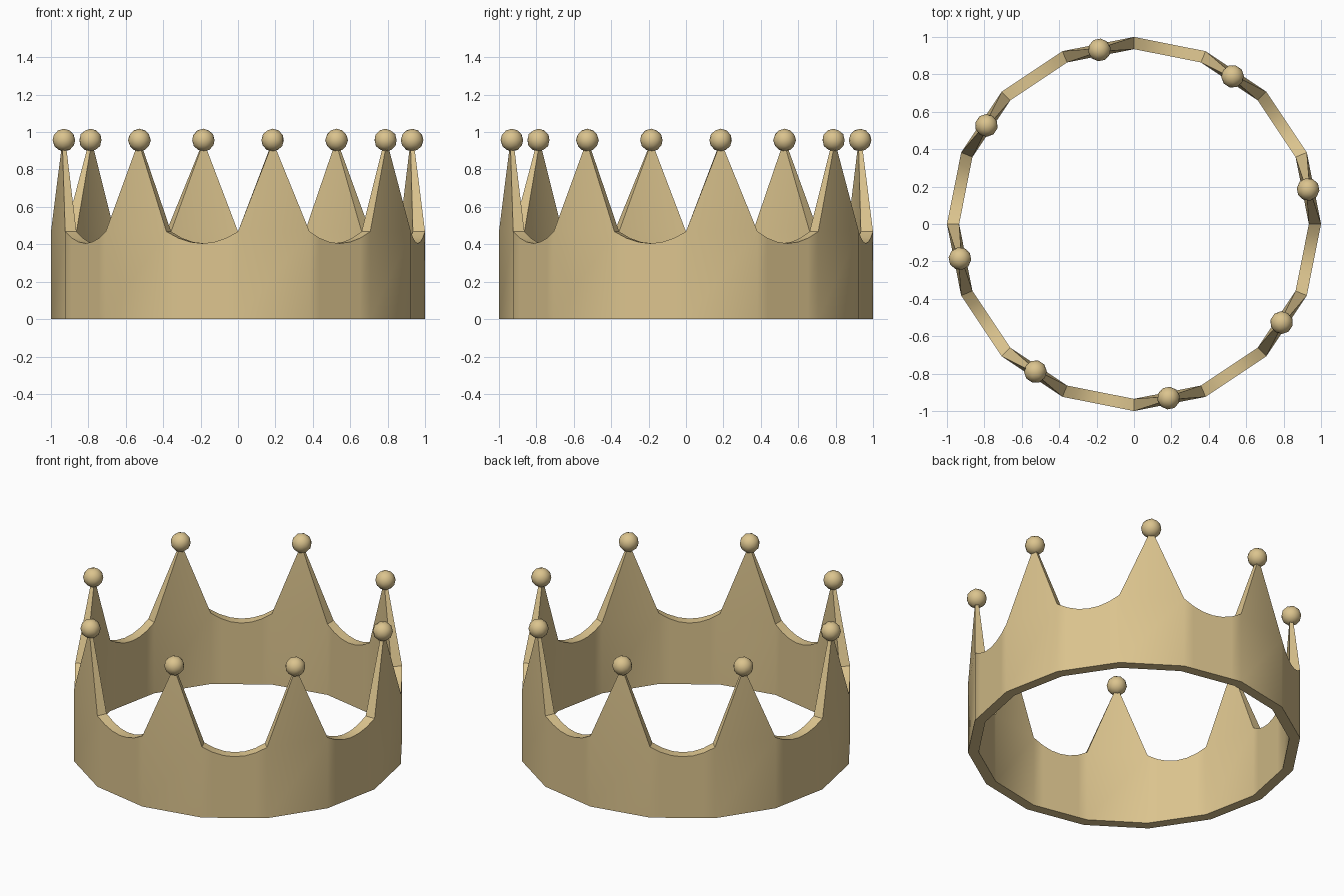
import bpy, bmesh, math
from mathutils import Vector

if "Cube" in bpy.data.objects:
    bpy.data.objects.remove(bpy.data.objects["Cube"])

SIDES = 16
R_OUT, R_IN = 1.0, 0.935
Z_EDGE, Z_DIP, Z_TIP = 0.468, 0.405, 0.93
DIP_STEPS = 6

gold = bpy.data.materials.new("pale gold")
gold.diffuse_color = (0.71, 0.55, 0.27, 1)
gold.use_nodes = True
gold.node_tree.nodes["Principled BSDF"].inputs["Base Color"].default_value = gold.diffuse_color


def corner(i, r, z):
    a = 2 * math.pi * i / SIDES
    return Vector((r * math.cos(a), r * math.sin(a), z))


def on_side(i, t, r, z):
    """Point at fraction t along the flat side i."""
    return corner(i, r, z).lerp(corner(i + 1, r, z), t)


def finish(obj):
    obj.data.materials.append(gold)
    bpy.context.view_layer.objects.active = obj
    obj.select_set(True)
    bpy.ops.object.shade_smooth_by_angle(angle=math.radians(30))
    obj.select_set(False)


# Band: every other side carries a spike, the rest a curved dip
bm = bmesh.new()


def face(*pts):
    bm.faces.new([bm.verts.new(p) for p in pts])


for i in range(SIDES):
    spike = i % 2 == 0
    steps = 1 if spike else DIP_STEPS
    ts = [k / steps for k in range(steps + 1)]
    zs = [Z_EDGE if spike else Z_DIP + (Z_EDGE - Z_DIP) * (2 * t - 1) ** 2 for t in ts]
    o = [on_side(i, t, R_OUT, z) for t, z in zip(ts, zs)]
    n = [on_side(i, t, R_IN, z) for t, z in zip(ts, zs)]
    bo = [on_side(i, t, R_OUT, 0) for t in ts]
    bi = [on_side(i, t, R_IN, 0) for t in ts]
    for k in range(steps):
        face(bo[k], bo[k + 1], o[k + 1], o[k])
        face(bi[k + 1], bi[k], n[k], n[k + 1])
        face(bi[k], bi[k + 1], bo[k + 1], bo[k])
        if not spike:
            face(o[k], o[k + 1], n[k + 1], n[k])
    if spike:
        # tapered spike rising from the whole side
        base = [o[0], o[1], n[1], n[0]]
        r = (R_OUT + R_IN) / 2
        top = [on_side(i, t, r + d, Z_TIP) for t, d in
               ((0.48, 0.01), (0.52, 0.01), (0.52, -0.01), (0.48, -0.01))]
        for k in range(4):
            j = (k + 1) % 4
            face(base[k], base[j], top[j], top[k])
        face(*top)

bmesh.ops.remove_doubles(bm, verts=bm.verts, dist=0.0005)
bmesh.ops.recalc_face_normals(bm, faces=bm.faces)
mesh = bpy.data.meshes.new("crown_band")
bm.to_mesh(mesh)
bm.free()
band = bpy.data.objects.new("crown_band", mesh)
bpy.context.collection.objects.link(band)
finish(band)

# Balls on the spike tips
for i in range(0, SIDES, 2):
    bpy.ops.mesh.primitive_ico_sphere_add(
        subdivisions=2, radius=0.061,
        location=on_side(i, 0.5, (R_OUT + R_IN) / 2, 0.957),
        rotation=(0, 0, 2 * math.pi * (i + 0.5) / SIDES))
    ball = bpy.context.object
    ball.name = "tip_ball"
    finish(ball)
